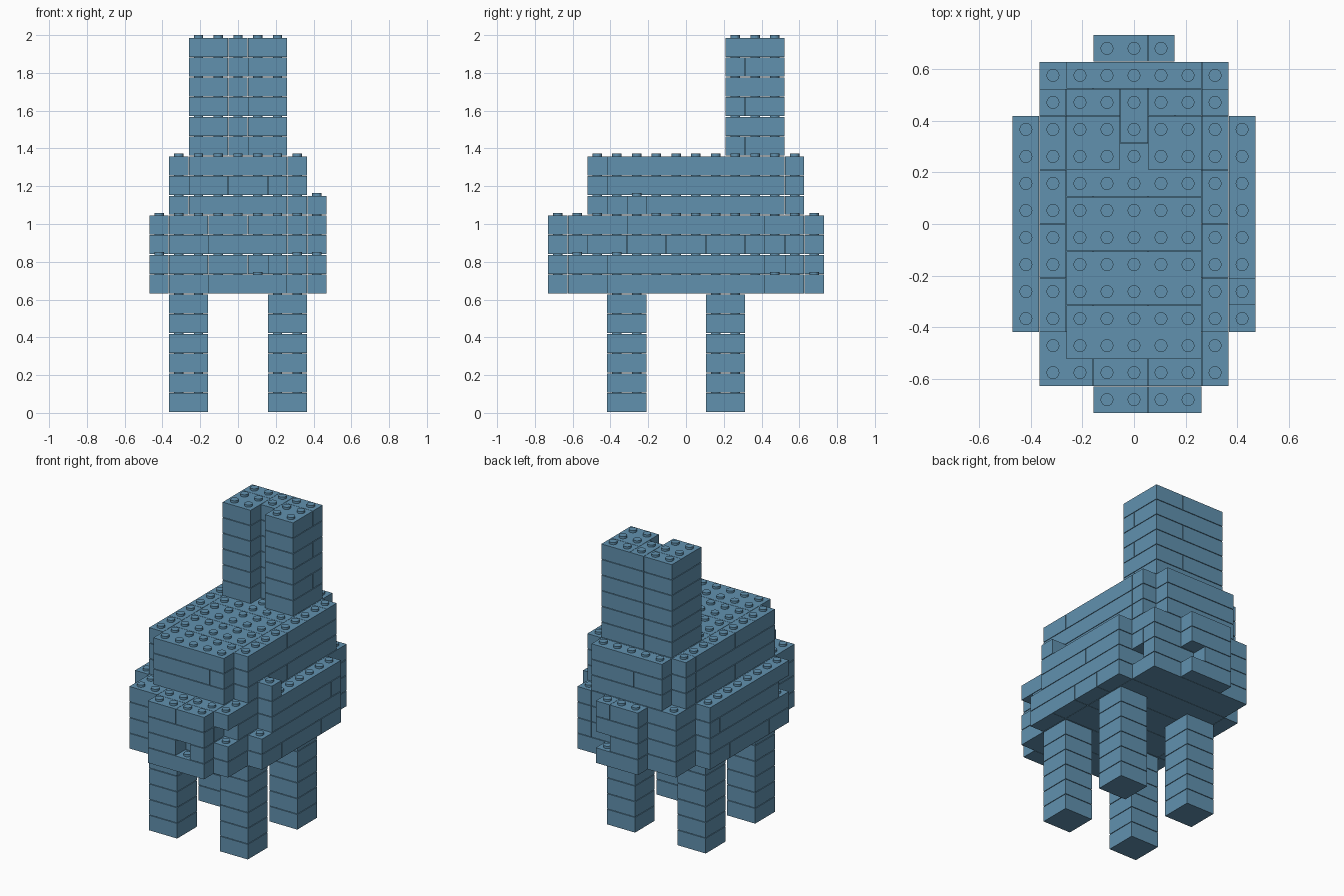
import bpy
import bmesh
from mathutils import Matrix, Vector

if "Cube" in bpy.data.objects:
    bpy.data.objects.remove(bpy.data.objects["Cube"], do_unlink=True)

P = 0.1045          # stud pitch and brick height
GAP = 0.004         # groove between bricks
STUD_R, STUD_H = 0.025, 0.0145
NX, NY = 9, 14      # stud grid size

blue = bpy.data.materials.new("brick_blue")
blue.use_nodes = True
COLOR = (0.12, 0.285, 0.43, 1)
blue.diffuse_color = COLOR
blue.node_tree.nodes["Principled BSDF"].inputs["Base Color"].default_value = COLOR


def block(x0, x1, y0, y1):
    """Set of grid cells, ends included."""
    return {(i, j) for i in range(x0, x1 + 1) for j in range(y0, y1 + 1)}


def split(cells, along):
    """Cut a layer into bricks two studs wide and up to eight long."""
    left = set(cells)
    while left:
        start = min(left, key=lambda c: (c[1 - along], c[along]))
        step = (1, 0) if along == 0 else (0, 1)
        side = (step[1], step[0])
        run = [start]
        while len(run) < 8:
            nxt = (run[-1][0] + step[0], run[-1][1] + step[1])
            if nxt not in left:
                break
            run.append(nxt)
        twin = [(i + side[0], j + side[1]) for i, j in run]
        brick = run + twin if all(c in left for c in twin) else run
        left -= set(brick)
        yield brick


def corner(i, j, k):
    return Vector(((i - NX / 2) * P, (j - NY / 2) * P, k * P))


def add_part(name, layers):
    """Build one object from {layer number: cells}."""
    bm = bmesh.new()
    for k, cells in layers.items():
        for brick in split(cells, k % 2):
            lo = corner(min(c[0] for c in brick), min(c[1] for c in brick), k)
            hi = corner(max(c[0] for c in brick) + 1, max(c[1] for c in brick) + 1, k + 1)
            size = hi - lo - Vector((GAP / 2, GAP / 2, GAP))
            mid = (lo + hi) / 2 + Vector((0, 0, GAP / 2))
            bmesh.ops.create_cube(bm, size=1, matrix=Matrix.LocRotScale(mid, None, size))
        for i, j in cells:
            top = corner(i + 0.5, j + 0.5, k + 1) + Vector((0, 0, STUD_H / 2))
            bmesh.ops.create_cone(bm, cap_ends=True, segments=16, radius1=STUD_R,
                                  radius2=STUD_R, depth=STUD_H,
                                  matrix=Matrix.Translation(top))
    mesh = bpy.data.meshes.new(name)
    bm.to_mesh(mesh)
    bm.free()
    mesh.materials.append(blue)
    obj = bpy.data.objects.new(name, mesh)
    bpy.context.collection.objects.link(obj)


# Four legs
for end, j in (("front", 3), ("back", 8)):
    for side, i in (("right", 1), ("left", 6)):
        add_part(f"{end}_{side}_leg", {k: block(i, i + 1, j, j + 1) for k in range(6)})

# Wide body with small openings at the corners
body = {k: block(1, 7, 1, 12) for k in range(6, 10)}
body[8] -= {(7, 1)}
body[7] -= {(7, 11)}
add_part("body", body)

# Side panels
right_panel = {k: block(0, 0, 3, 10) for k in range(6, 10)}
right_panel[8] -= {(0, 3)}
add_part("right_panel", right_panel)
left_panel = {k: block(8, 8, 3, 10) for k in (6, 7)}
left_panel.update({k: block(8, 8, 4, 10) for k in (8, 9)})
left_panel[10] = {(8, 4)}
add_part("left_panel", left_panel)

# Nose and tail, each with a one-stud opening
nose = {k: block(3, 6, 0, 0) for k in range(6, 10)}
nose[7] -= {(5, 0)}
add_part("nose", nose)
tail = {k: block(3, 5, 13, 13) for k in range(6, 10)}
tail[7] -= {(5, 13)}
add_part("tail", tail)

# Upper body with cut corners
add_part("upper_body", {k: block(1, 7, 3, 11) | block(2, 6, 2, 12) for k in range(10, 13)})

# Tower with a groove down its front
add_part("tower", {k: block(2, 6, 9, 11) - {(4, 9)} for k in range(13, 19)})
